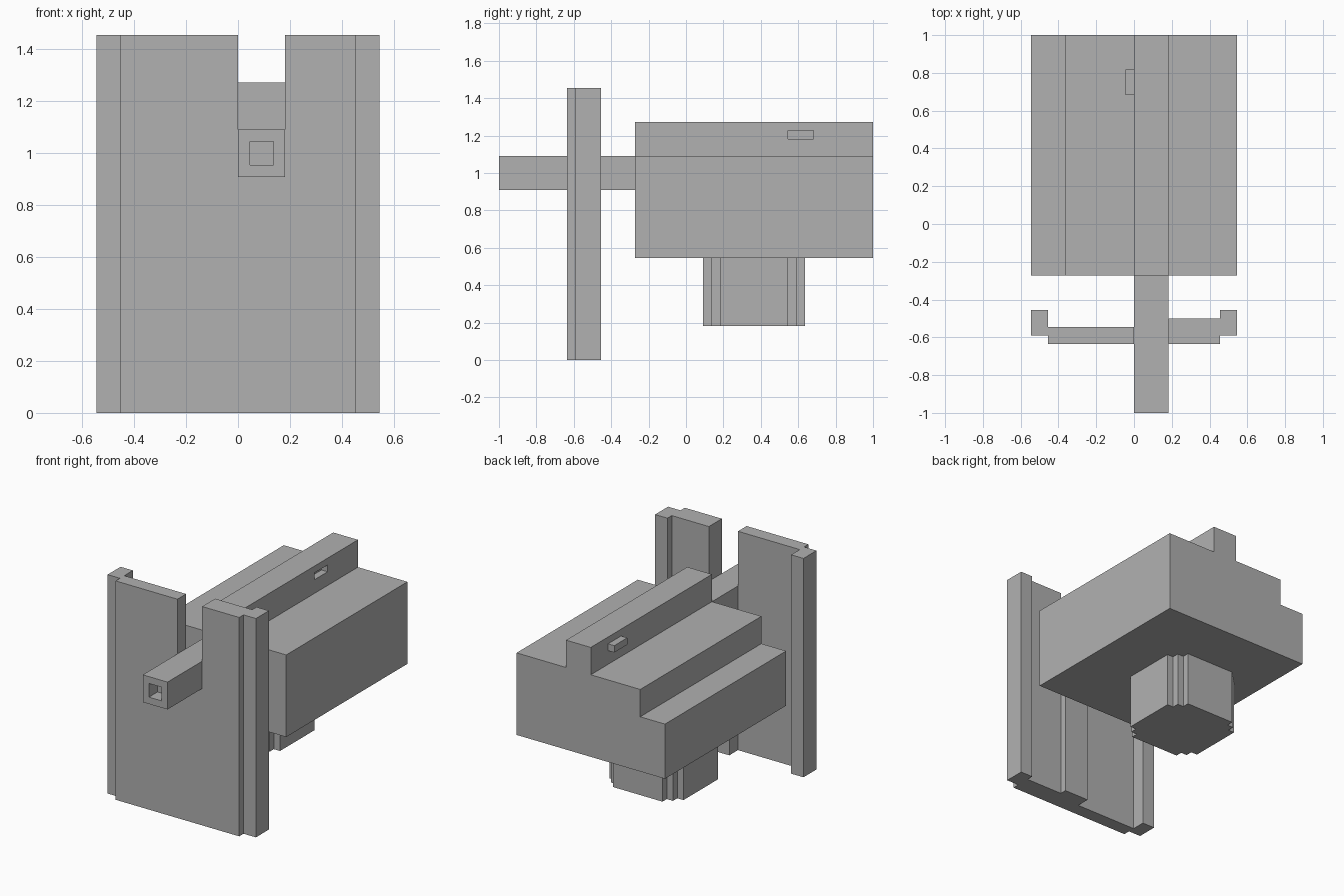
import bpy
import bmesh

if "Cube" in bpy.data.objects:
    bpy.data.objects.remove(bpy.data.objects["Cube"], do_unlink=True)

U = 2 / 44  # one block unit

grey = bpy.data.materials.new("plain_grey")
grey.use_nodes = True
grey.diffuse_color = (0.44, 0.44, 0.44, 1)
grey.node_tree.nodes["Principled BSDF"].inputs["Base Color"].default_value = grey.diffuse_color


def prism(name, outline, lo, hi, axis="z"):
    """Extrude an outline, in block units, along z (xy outline) or y (xz outline)."""
    place = (lambda a, b, t: (a, b, t)) if axis == "z" else (lambda a, b, t: (a, t, b))
    bm = bmesh.new()
    rings = [[bm.verts.new([c * U for c in place(a, b, t)]) for a, b in outline]
             for t in (lo, hi)]
    bm.faces.new(rings[0])
    bm.faces.new(rings[1])
    n = len(outline)
    for i in range(n):
        j = (i + 1) % n
        bm.faces.new((rings[0][i], rings[0][j], rings[1][j], rings[1][i]))
    bmesh.ops.recalc_face_normals(bm, faces=bm.faces)
    mesh = bpy.data.meshes.new(name)
    bm.to_mesh(mesh)
    bm.free()
    mesh.materials.append(grey)
    obj = bpy.data.objects.new(name, mesh)
    bpy.context.collection.objects.link(obj)
    return obj


def box(name, x, y, z):
    return prism(name, [(x[0], y[0]), (x[1], y[0]), (x[1], y[1]), (x[0], y[1])], *z)


def cut(target, x, y, z):
    """Sink a rectangular pocket into a part."""
    cutter = box("cutter", x, y, z)
    cutter.hide_render = True
    mod = target.modifiers.new("pocket", "BOOLEAN")
    mod.operation, mod.solver, mod.object = "DIFFERENCE", "EXACT", cutter
    bpy.context.view_layer.objects.active = target
    bpy.ops.object.modifier_apply(modifier=mod.name)
    bpy.data.objects.remove(cutter, do_unlink=True)


# Stepped housing with top ridge, side slot and small peg
body = prism("body", [(-12, 12), (12, 12), (12, 24), (4, 24), (4, 28), (0, 28),
                      (0, 24), (-8, 24), (-8, 20), (-12, 20)], -6, 22, "y")
cut(body, (3, 5), (12, 15), (26, 27))
box("side_peg", (-1, 0), (15, 18), (26, 27))

# Square barrel with a hollow muzzle
barrel = box("barrel", (0, 4), (-22, -6), (20, 24))
cut(barrel, (1, 3), (-23, -20), (21, 23))

# Shield: two plates with set-back edge flanges, joined by a column below the barrel
for name, s, inner, back in (("left_shield_plate", 1, 4, -11),
                             ("right_shield_plate", -1, 0, -12)):
    outline = [(inner, -14), (10, -14), (10, -13), (12, -13), (12, -10),
               (10, -10), (10, back), (inner, back)]
    prism(name, [(s * x, y) for x, y in outline], 0, 32)
box("shield_column", (0, 4), (-14, -10), (0, 20))

# Pedestal with stair-stepped corners
quarter = [(6, 4), (5, 4), (5, 5), (4, 5), (4, 6)]
pedestal = []
for _ in range(4):
    pedestal += quarter
    quarter = [(-y, x) for x, y in quarter]
prism("pedestal", [(x - 2, y + 8) for x, y in pedestal], 4, 12)
